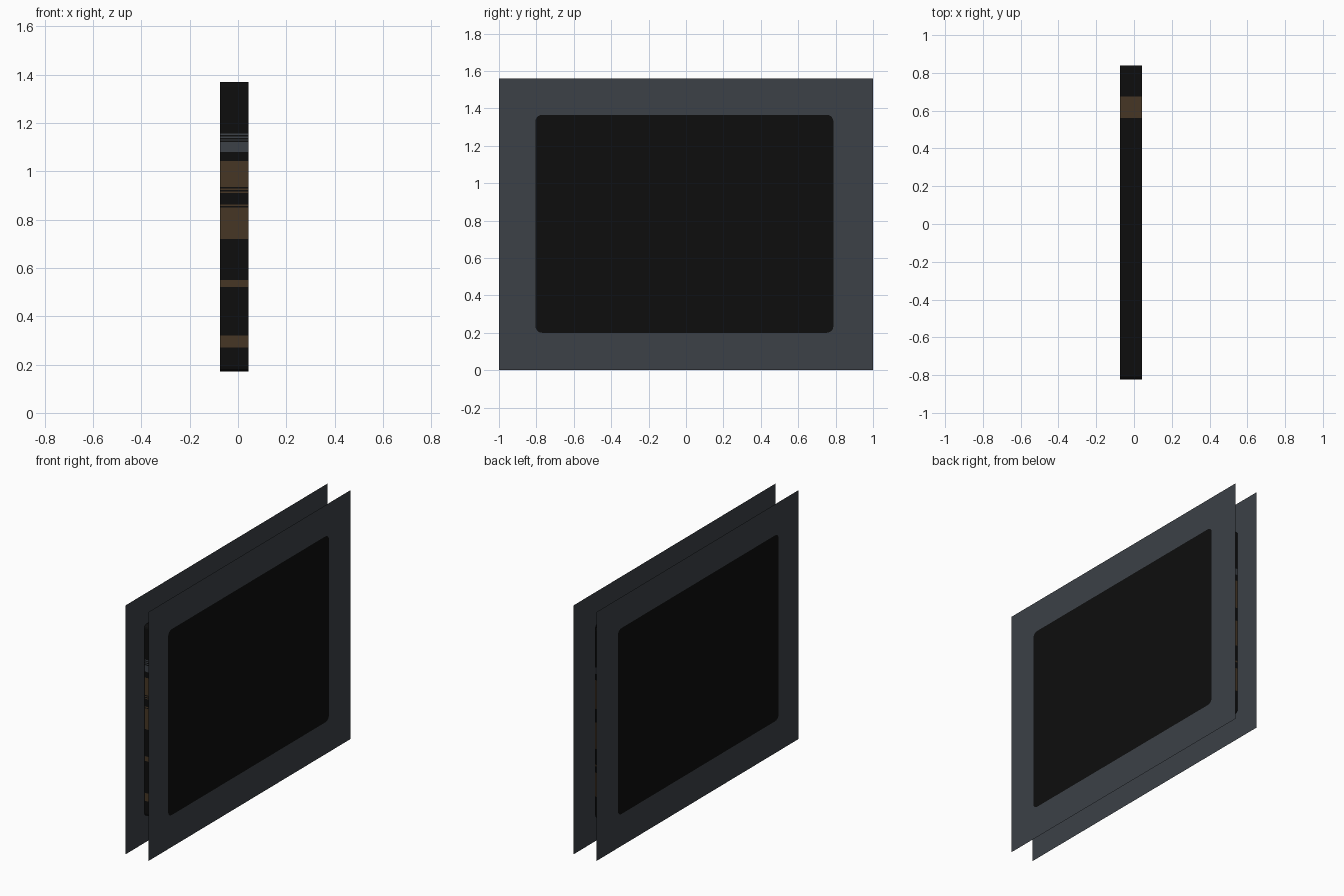
import bpy, bmesh, math

if "Cube" in bpy.data.objects:
    bpy.data.objects.remove(bpy.data.objects["Cube"])


def material(name, rgb):
    m = bpy.data.materials.new(name)
    m.diffuse_color = (*rgb, 1)
    m.use_nodes = True
    m.node_tree.nodes["Principled BSDF"].inputs["Base Color"].default_value = m.diffuse_color
    return m


GREY = material("slate_grey", (0.045, 0.052, 0.063))
BLACK = material("near_black", (0.004, 0.004, 0.004))
BROWN = material("dark_brown", (0.061, 0.037, 0.018))
MATS = [GREY, BLACK, BROWN]
G, K, B = 0, 1, 2


def finish(name, bm):
    me = bpy.data.meshes.new(name)
    bm.to_mesh(me)
    bm.free()
    for m in MATS:
        me.materials.append(m)
    ob = bpy.data.objects.new(name, me)
    bpy.context.collection.objects.link(ob)
    return ob


def corners(y0, y1, z0, z1, r, n=5):
    """Four rounded corners, counter-clockwise in the y-z plane, from the lower right."""
    out = []
    for cy, cz, a in ((y1 - r, z0 + r, -90), (y1 - r, z1 - r, 0),
                      (y0 + r, z1 - r, 90), (y0 + r, z0 + r, 180)):
        angs = [math.radians(a + 90 * i / n) for i in range(n + 1)]
        out.append([(cy + r * math.cos(t), cz + r * math.sin(t)) for t in angs])
    return out


# Flat sheets: grey border around a rounded black window
H = 1.56


def sheet(name, x, flip):
    bm = bmesh.new()
    outer = [bm.verts.new((x, y, z)) for y, z in ((1, 0), (1, H), (-1, H), (-1, 0))]
    inner = [[bm.verts.new((x, y, z)) for y, z in c]
             for c in corners(-0.805, 0.788, 0.2, 1.365, 0.035)]
    faces = []
    for i in range(4):
        c, nxt = inner[i], inner[(i + 1) % 4]
        for a, b in zip(c, c[1:]):
            faces.append(bm.faces.new((outer[i], b, a)))
        faces.append(bm.faces.new((outer[i], outer[(i + 1) % 4], nxt[0], c[-1])))
    window = bm.faces.new([v for c in inner for v in c])
    window.material_index = K
    if flip:
        bmesh.ops.reverse_faces(bm, faces=bm.faces[:])
    return finish(name, bm)


sheet("right_sheet", 0.079, False)
sheet("left_sheet", -0.079, True)

# Rim wall between the sheets, with coloured bands (start, end, colour)
FRONT = [(0.27, 0.32, B), (0.52, 0.55, B), (0.72, 0.85, B), (0.855, 0.862, B),
         (0.91, 0.916, B), (0.922, 0.928, B), (0.934, 1.043, B), (1.08, 1.12, G),
         (1.126, 1.132, G), (1.138, 1.144, G), (1.149, 1.156, G)]
BACK = [(0.31, 0.46, B), (0.50, 0.51, B), (0.61, 0.775, B), (0.86, 1.04, B),
        (1.08, 1.12, G)]
TOP = [(0.56, 0.675, B)]
Y0, Y1, Z0, Z1, X0, X1 = -0.822, 0.838, 0.172, 1.37, -0.074, 0.043

path = []
cs = corners(Y0, Y1, Z0, Z1, 0.02, 3)
cuts = [[(Y1, z) for b in BACK for z in b[:2]],
        [(y, Z1) for b in reversed(TOP) for y in (b[1], b[0])],
        [(Y0, z) for b in reversed(FRONT) for z in (b[1], b[0])],
        []]
for c, extra in zip(cs, cuts):
    path += c + extra


def band_colour(y, z):
    if y > Y1 - 1e-4:
        bands, v = BACK, z
    elif y < Y0 + 1e-4:
        bands, v = FRONT, z
    elif z > Z1 - 1e-4:
        bands, v = TOP, y
    else:
        return K
    return next((c for a, b, c in bands if a < v < b), K)


bm = bmesh.new()
left = [bm.verts.new((X0, y, z)) for y, z in path]
right = [bm.verts.new((X1, y, z)) for y, z in path]
for i in range(len(path)):
    j = (i + 1) % len(path)
    f = bm.faces.new((left[i], left[j], right[j], right[i]))
    f.material_index = band_colour((path[i][0] + path[j][0]) / 2,
                                   (path[i][1] + path[j][1]) / 2)
bmesh.ops.recalc_face_normals(bm, faces=bm.faces[:])
finish("rim_wall", bm)
